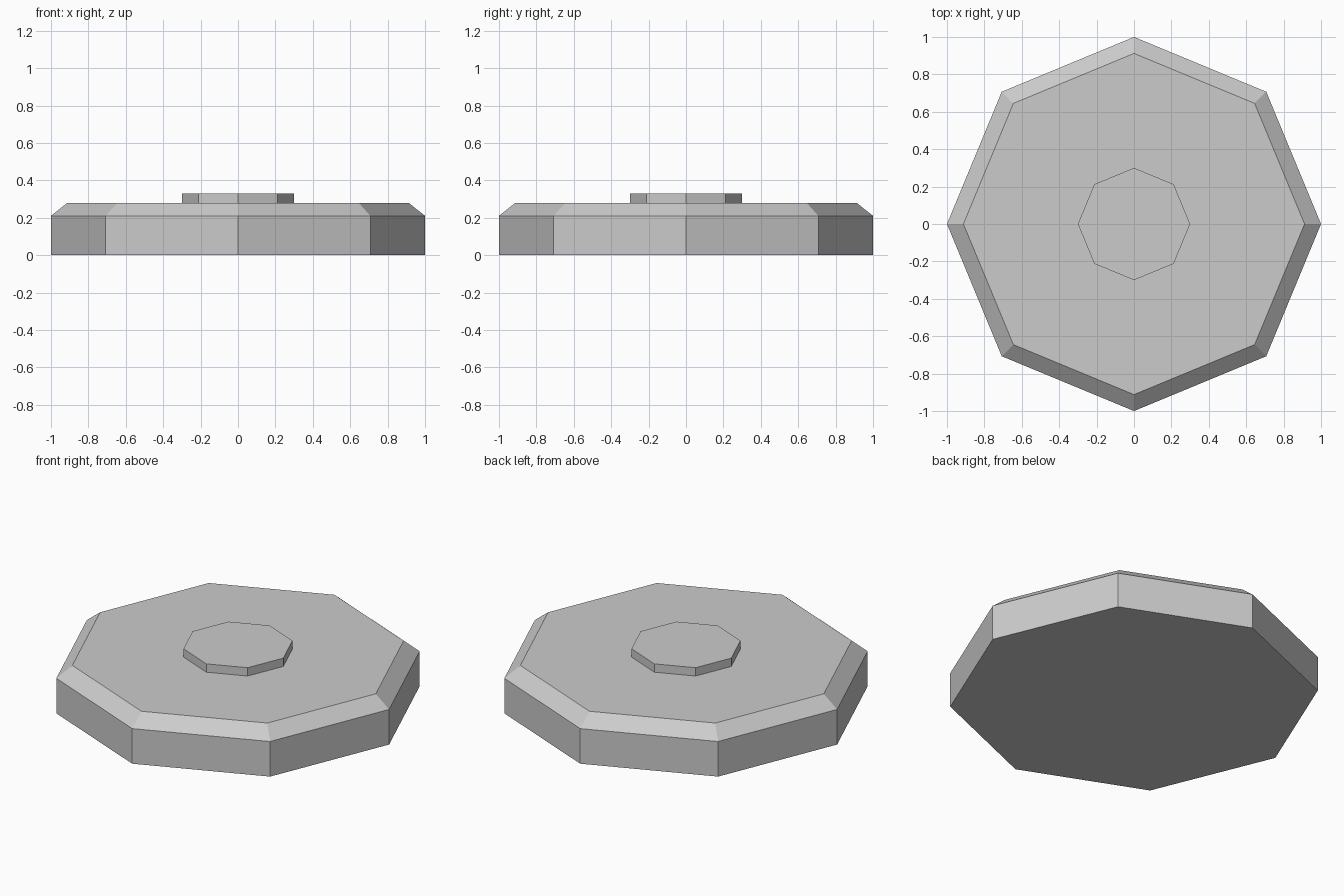
import bpy, bmesh
from math import cos, sin, pi

if "Cube" in bpy.data.objects:
    bpy.data.objects.remove(bpy.data.objects["Cube"])

SIDES = 8


def turned_part(name, profile):
    """Closed octagonal solid from (radius, z) rings, bottom to top."""
    bm = bmesh.new()
    rings = [[bm.verts.new((r * cos(2 * pi * i / SIDES), r * sin(2 * pi * i / SIDES), z))
              for i in range(SIDES)] for r, z in profile]
    for low, high in zip(rings, rings[1:]):
        for i in range(SIDES):
            j = (i + 1) % SIDES
            bm.faces.new((low[i], low[j], high[j], high[i]))
    bm.faces.new(rings[0][::-1])
    bm.faces.new(rings[-1])
    mesh = bpy.data.meshes.new(name)
    bm.to_mesh(mesh)
    bm.free()
    obj = bpy.data.objects.new(name, mesh)
    bpy.context.collection.objects.link(obj)
    return obj


# Wide disc with a chamfered upper rim
turned_part("base_disc", [(1.0, 0.0), (1.0, 0.21), (0.912, 0.28)])

# Small raised button in the centre
turned_part("centre_button", [(0.3, 0.28), (0.3, 0.33)])
